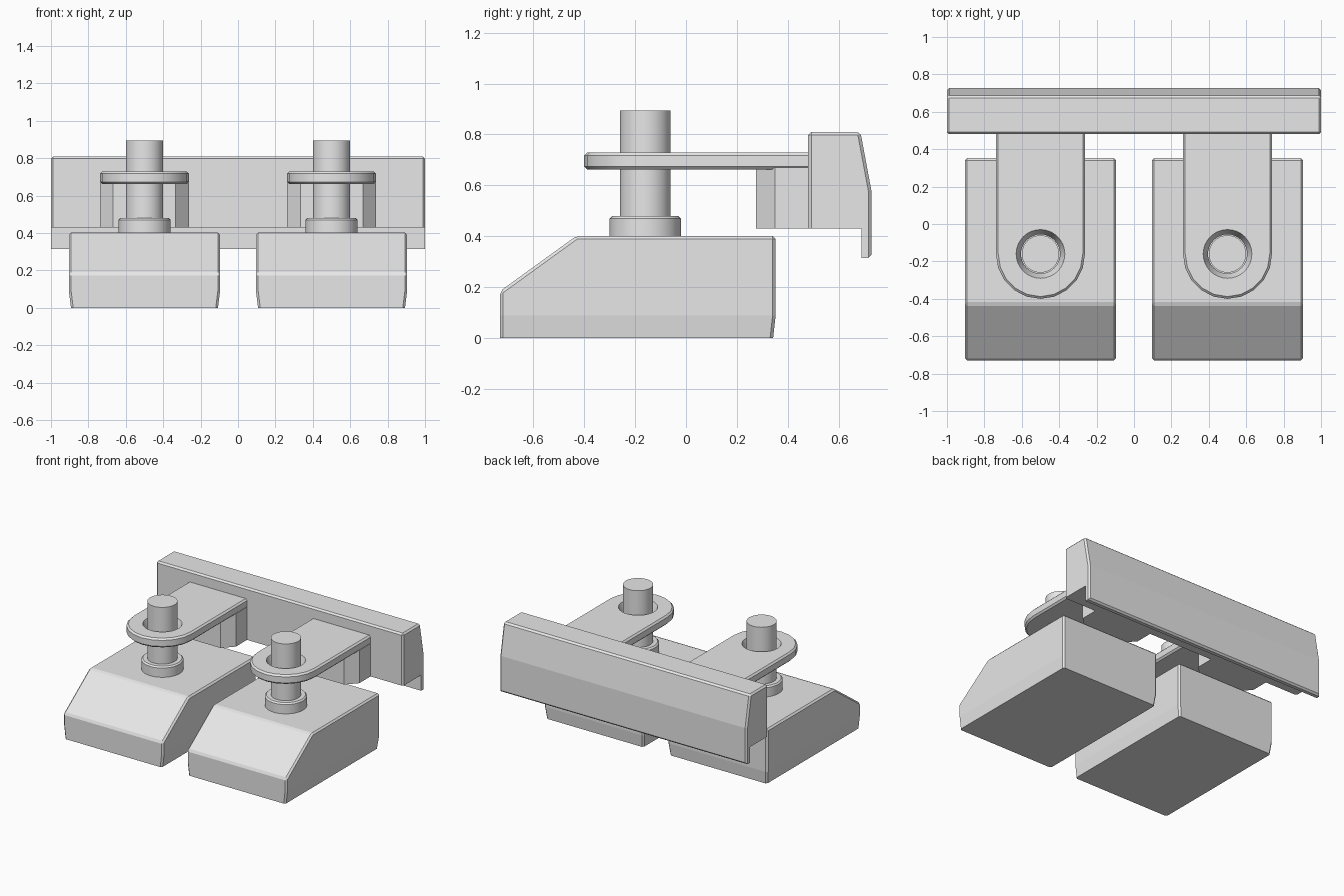
import bpy, bmesh, math

if "Cube" in bpy.data.objects:
    bpy.data.objects.remove(bpy.data.objects["Cube"], do_unlink=True)

GREY = (0.8, 0.8, 0.8, 1.0)
mat = bpy.data.materials.new("plain grey")
mat.use_nodes = True
mat.diffuse_color = GREY
mat.node_tree.nodes["Principled BSDF"].inputs["Base Color"].default_value = GREY


def finish(bm, name):
    bmesh.ops.recalc_face_normals(bm, faces=bm.faces)
    mesh = bpy.data.meshes.new(name)
    bm.to_mesh(mesh)
    bm.free()
    mesh.materials.append(mat)
    obj = bpy.data.objects.new(name, mesh)
    bpy.context.collection.objects.link(obj)
    return obj


def smooth(obj):
    bpy.ops.object.select_all(action='DESELECT')
    obj.select_set(True)
    bpy.context.view_layer.objects.active = obj
    bpy.ops.object.shade_smooth_by_angle(angle=math.radians(30))


def prism(points, axis, lo, hi, bevel=0.0, keep=lambda e: True):
    """Extrude a yz profile along x, or an xy profile along z, then chamfer."""
    bm = bmesh.new()
    place = (lambda p: (lo, *p)) if axis == 'x' else (lambda p: (*p, lo))
    face = bm.faces.new([bm.verts.new(place(p)) for p in points])
    ext = bmesh.ops.extrude_face_region(bm, geom=[face])
    moved = [v for v in ext["geom"] if isinstance(v, bmesh.types.BMVert)]
    d = hi - lo
    bmesh.ops.translate(bm, verts=moved, vec=(d, 0, 0) if axis == 'x' else (0, 0, d))
    bmesh.ops.recalc_face_normals(bm, faces=bm.faces)
    if bevel:
        bm.normal_update()
        edges = [e for e in bm.edges if keep(e) and e.calc_face_angle(0) > 0.5]
        bmesh.ops.bevel(bm, geom=edges, offset=bevel, segments=1, profile=0.5,
                        affect='EDGES', clamp_overlap=True)
    return bm


def cylinder(r1, r2, x, y, z0, z1):
    bm = bmesh.new()
    bmesh.ops.create_cone(bm, cap_ends=True, segments=32, radius1=r1, radius2=r2,
                          depth=z1 - z0)
    bmesh.ops.translate(bm, verts=bm.verts, vec=(x, y, (z0 + z1) / 2))
    return bm


PIN_Y = -0.16

# Long rear beam with a sloped back and a hanging lip
beam = [(0.48, 0.43), (0.48, 0.81), (0.685, 0.81), (0.728, 0.58),
        (0.728, 0.315), (0.69, 0.315), (0.69, 0.43)]
finish(prism(beam, 'x', -1.0, 1.0, 0.012,
             lambda e: max(v.co.z for v in e.verts) > 0.5
             or min(v.co.y for v in e.verts) > 0.72), "rear_beam")

for side, cx in (("right", -0.5), ("left", 0.5)):
    # Foot block: sloped nose, chamfered edges, slightly drawn-in bottom
    foot = [(-0.73, 0), (-0.73, 0.185), (-0.43, 0.402), (0.352, 0.402), (0.352, 0)]
    bm = prism(foot, 'x', cx - 0.404, cx + 0.404, 0.012,
               lambda e: max(v.co.z for v in e.verts) > 0.01)
    bmesh.ops.bisect_plane(bm, geom=bm.verts[:] + bm.edges[:] + bm.faces[:],
                           plane_co=(0, 0, 0.09), plane_no=(0, 0, 1))
    for v in bm.verts:
        if v.co.z < 0.001:
            v.co.x += 0.011 if v.co.x < cx else -0.011
            if v.co.y > 0:
                v.co.y -= 0.01
    finish(bm, side + "_foot_block")

    # Pin standing in a chamfered collar
    smooth(finish(cylinder(0.1, 0.1, cx, PIN_Y, 0.39, 0.895), side + "_pin"))
    bm = cylinder(0.14, 0.14, cx, PIN_Y, 0.395, 0.48)
    rim = [e for e in bm.edges if all(v.co.z > 0.47 for v in e.verts)]
    bmesh.ops.bevel(bm, geom=rim, offset=0.01, segments=1, profile=0.5, affect='EDGES')
    smooth(finish(bm, side + "_collar"))

    # Arm plate with a rounded end
    n = 10
    outline = [(cx + 0.238 * math.cos(math.pi + math.pi * i / n),
                PIN_Y + 0.24 * math.sin(math.pi + math.pi * i / n)) for i in range(n + 1)]
    outline += [(cx + 0.238, 0.5), (cx - 0.238, 0.5)]
    plate = finish(prism(outline, 'z', 0.662, 0.73, 0.012,
                         lambda e: abs(e.verts[0].co.z - e.verts[1].co.z) < 0.01
                         and min(v.co.y for v in e.verts) < 0.45), side + "_arm_plate")

    # Flared hole around the pin
    cutter = finish(cylinder(0.1, 0.134, cx, PIN_Y, 0.65, 0.74), side + "_hole_cutter")
    cutter.hide_render = True
    cut = plate.modifiers.new("hole", 'BOOLEAN')
    cut.operation, cut.solver, cut.object = 'DIFFERENCE', 'EXACT', cutter
    bpy.context.view_layer.objects.active = plate
    bpy.ops.object.modifier_apply(modifier=cut.name)
    bpy.data.objects.remove(cutter, do_unlink=True)
    smooth(plate)

    # Support block under the plate, front corners cut
    support = [(cx - 0.237, 0.49), (cx - 0.237, 0.35), (cx - 0.167, 0.275),
               (cx + 0.167, 0.275), (cx + 0.237, 0.35), (cx + 0.237, 0.49)]
    finish(prism(support, 'z', 0.43, 0.67), side + "_arm_support")
